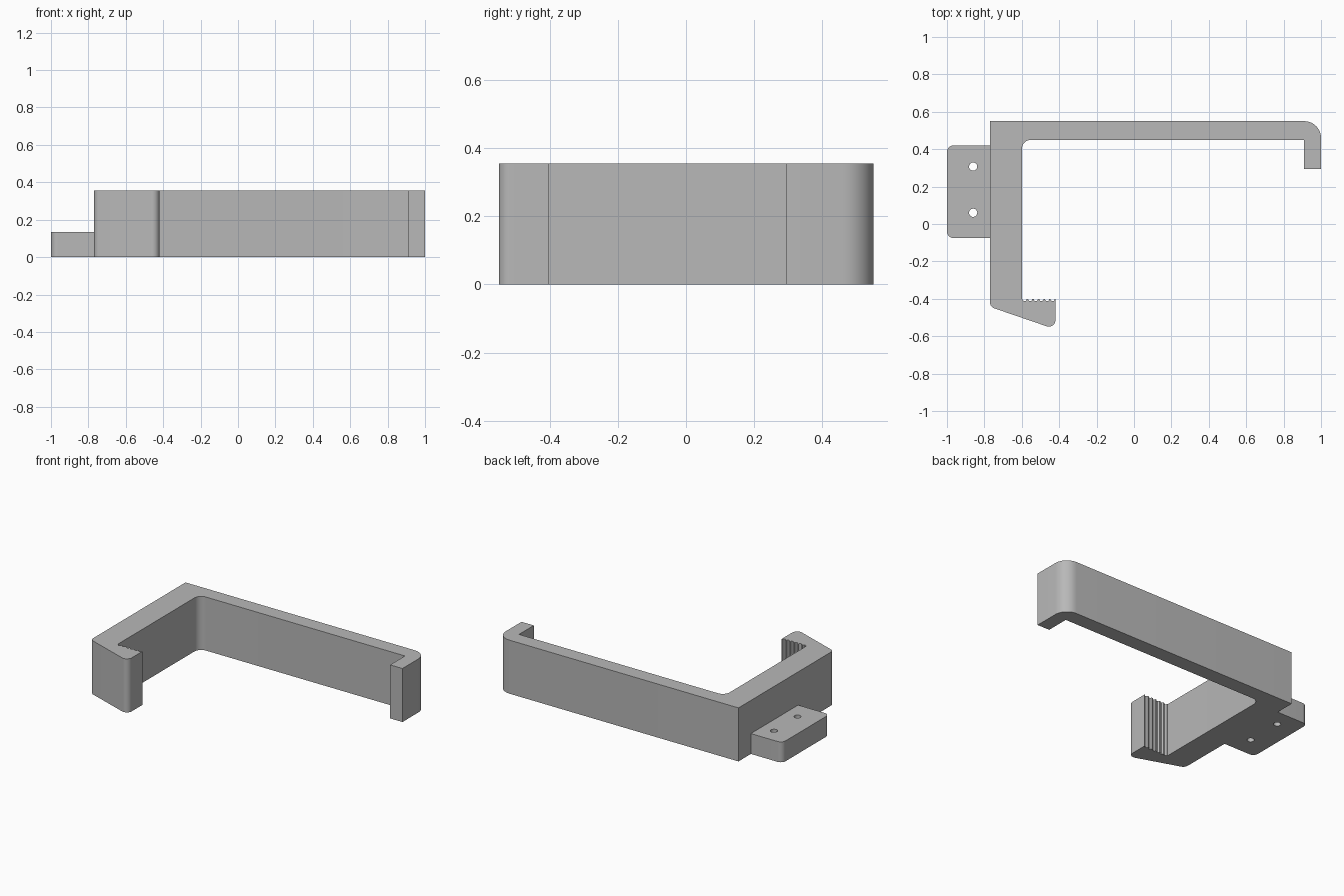
import bpy, bmesh
from math import sin, cos, pi
from mathutils import Vector

cube = bpy.data.objects.get("Cube")
if cube:
    bpy.data.objects.remove(cube)

HEIGHT = 0.355
PLATE_HEIGHT = 0.135

grey = bpy.data.materials.new("plain grey")
grey.use_nodes = True
grey.diffuse_color = (0.48, 0.48, 0.48, 1)
grey.node_tree.nodes["Principled BSDF"].inputs["Base Color"].default_value = grey.diffuse_color


def rounded(corners, steps=10):
    """Outline from (x, y, radius) corners, each radius turned into an arc."""
    out = []
    for i, (x, y, r) in enumerate(corners):
        p = Vector((x, y))
        if r == 0:
            out.append(p)
            continue
        a = (Vector(corners[i - 1][:2]) - p).normalized()
        b = (Vector(corners[(i + 1) % len(corners)][:2]) - p).normalized()
        half = a.angle(b) / 2
        centre = p + (a + b).normalized() * (r / sin(half))
        start = p + a * (r * cos(half) / sin(half)) - centre
        end = p + b * (r * cos(half) / sin(half)) - centre
        for k in range(steps + 1):
            t = k / steps
            sweep = start.angle(end)
            out.append(centre + (start * sin((1 - t) * sweep) + end * sin(t * sweep)) / sin(sweep))
    return out


def circle(x, y, r, n=24):
    return [Vector((x + r * cos(2 * pi * k / n), y + r * sin(2 * pi * k / n))) for k in range(n)]


def extrude(name, outlines, height):
    """Solid from flat outlines; inner outlines become holes."""
    curve = bpy.data.curves.new(name, "CURVE")
    curve.dimensions = "2D"
    curve.fill_mode = "BOTH"
    curve.extrude = height / 2
    for points in outlines:
        spline = curve.splines.new("POLY")
        spline.points.add(len(points) - 1)
        for sp, p in zip(spline.points, points):
            sp.co = (p.x, p.y, 0, 1)
        spline.use_cyclic_u = True
    source = bpy.data.objects.new(name + " outline", curve)
    mesh = bpy.data.meshes.new_from_object(source)
    bpy.data.objects.remove(source)
    bpy.data.curves.remove(curve)

    bm = bmesh.new()
    bm.from_mesh(mesh)
    bmesh.ops.remove_doubles(bm, verts=bm.verts, dist=0.0002)
    bmesh.ops.translate(bm, verts=bm.verts, vec=(0, 0, height / 2))
    bmesh.ops.recalc_face_normals(bm, faces=bm.faces)
    bm.to_mesh(mesh)
    bm.free()
    mesh.name = name
    mesh.materials.clear()
    mesh.materials.append(grey)
    obj = bpy.data.objects.new(name, mesh)
    bpy.context.scene.collection.objects.link(obj)
    bpy.ops.object.select_all(action="DESELECT")
    obj.select_set(True)
    bpy.context.view_layer.objects.active = obj
    bpy.ops.object.shade_smooth_by_angle(angle=pi / 6)
    return obj


# Grip ridges: a row of scalloped grooves along the jaw
LEFT, RIGHT, JAW_Y, GROOVES = -0.60, -0.42, -0.402, 6
pitch = (RIGHT - LEFT) / GROOVES
ridges = []
for g in range(GROOVES):
    mid = LEFT + (g + 0.5) * pitch
    for k in range(7):
        a = pi * k / 6
        ridges.append((mid - 0.011 * cos(a), JAW_Y - 0.011 * sin(a), 0))

# Bracket: thick side arm, long thin arm with a lip, and ridged jaw
bracket = [
    (-0.77, 0.55, 0), (-0.77, -0.443, 0.035),
    (RIGHT, -0.563, 0.035), (RIGHT, JAW_Y, 0),
    *reversed(ridges), (LEFT, JAW_Y, 0),
    (LEFT, 0.45, 0.05), (0.91, 0.45, 0), (0.91, 0.295, 0),
    (1.0, 0.295, 0), (1.0, 0.55, 0.09),
]
extrude("bracket", [rounded(bracket)], HEIGHT)

# Mounting plate with two screw holes
plate = [(-0.77, 0.42, 0), (-1.0, 0.42, 0.035), (-1.0, -0.075, 0.035), (-0.77, -0.075, 0)]
holes = [circle(-0.86, y, 0.022) for y in (0.307, 0.06)]
extrude("mounting_plate", [rounded(plate)] + holes, PLATE_HEIGHT)
